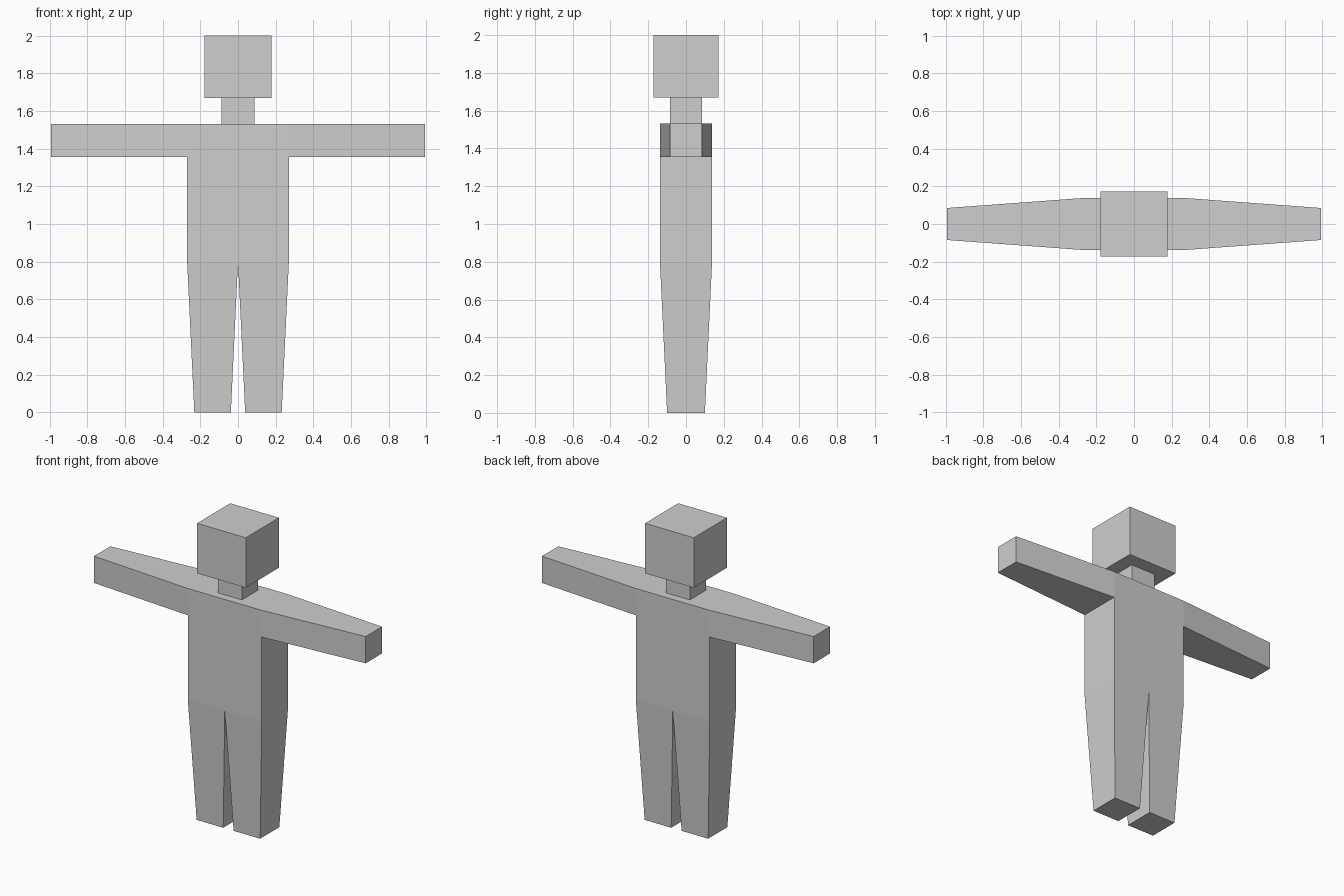
import bpy
import bmesh

default_cube = bpy.data.objects.get("Cube")
if default_cube:
    bpy.data.objects.remove(default_cube, do_unlink=True)

grey = bpy.data.materials.new("plain grey")
grey.use_nodes = True
grey.diffuse_color = (0.62, 0.62, 0.62, 1)
grey.node_tree.nodes["Principled BSDF"].inputs["Base Color"].default_value = grey.diffuse_color


def block(name, root, tip):
    """Flat-sided block between two ends, each given as (x range, y range, z range)."""
    bm = bmesh.new()
    axis = next(i for i in range(3) if root[i][0] == root[i][1])
    near_end_is_root = root[axis][0] < tip[axis][0]
    bmesh.ops.create_cube(bm, size=2)
    for v in bm.verts:
        at_root = (v.co[axis] < 0) == near_end_is_root
        end = root if at_root else tip
        v.co = [max(r) if c > 0 else min(r) for c, r in zip(v.co, end)]
    bmesh.ops.recalc_face_normals(bm, faces=bm.faces)
    mesh = bpy.data.meshes.new(name)
    bm.to_mesh(mesh)
    bm.free()
    mesh.materials.append(grey)
    obj = bpy.data.objects.new(name, mesh)
    bpy.context.collection.objects.link(obj)
    return obj


def both(half):
    return (-half, half)


def at(value):
    return (value, value)


HIP, ARMPIT, SHOULDER, CHIN, CROWN = 0.8, 1.355, 1.532, 1.67, 2.0
BODY_X, BODY_Y = 0.27, 0.138

# Head, neck and torso
block("head", (both(0.178), both(0.173), at(CHIN)), (both(0.178), both(0.173), at(CROWN)))
block("neck", (both(0.088), both(0.085), at(SHOULDER)), (both(0.088), both(0.085), at(CHIN)))
block("torso", (both(BODY_X), both(BODY_Y), at(HIP)), (both(BODY_X), both(BODY_Y), at(SHOULDER)))

# Arms narrow front to back towards the hand; legs narrow all round towards the foot
for side, s in (("left", 1), ("right", -1)):
    height = (ARMPIT, SHOULDER)
    block(side + "_arm",
          (at(s * BODY_X), both(BODY_Y), height),
          (at(s * 0.992), both(0.085), height))
    block(side + "_leg",
          ((0, s * BODY_X), both(BODY_Y), at(HIP)),
          ((s * 0.038, s * 0.232), both(0.1), at(0)))
